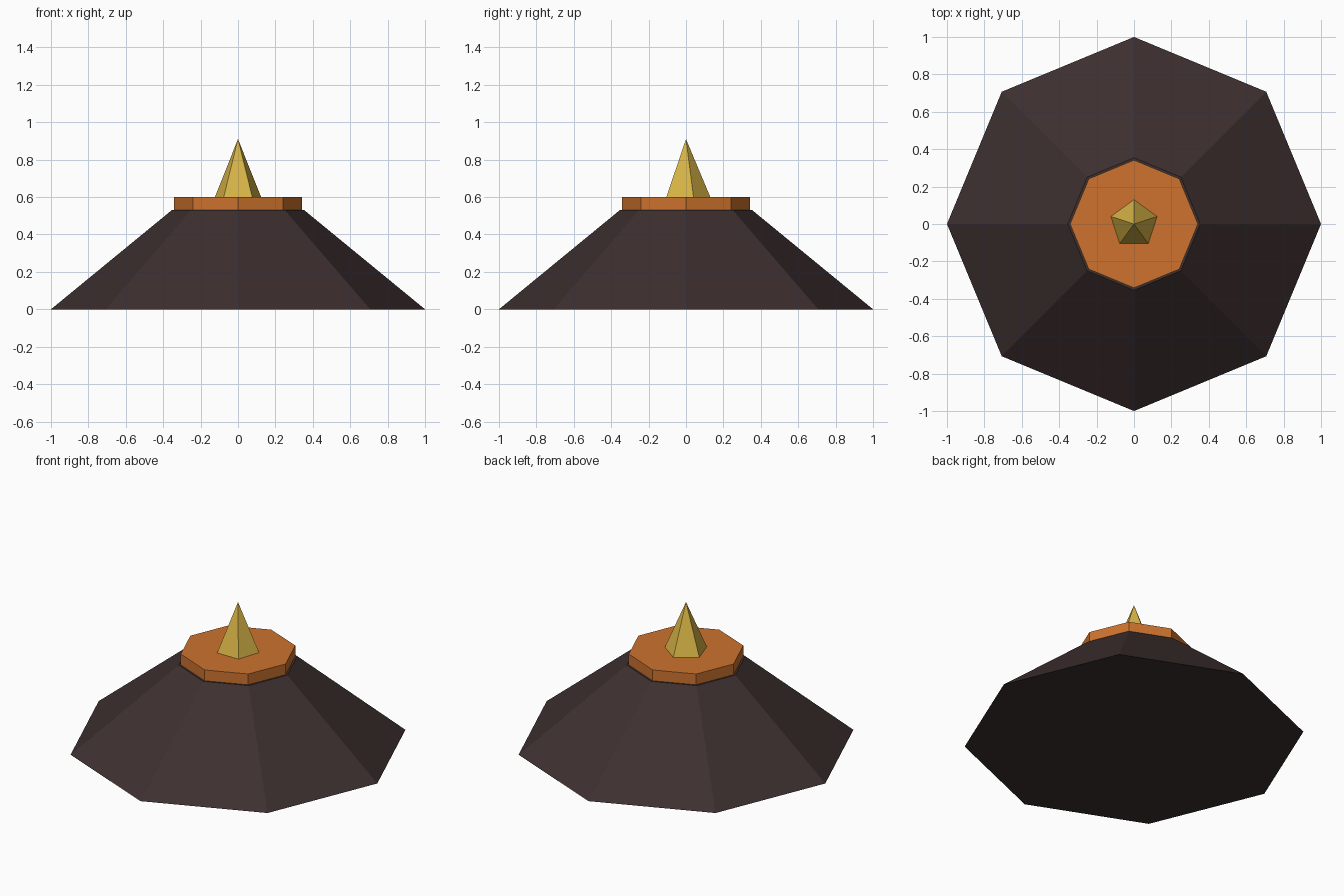
import bpy
import bmesh
from math import sin, cos, tau

cube = bpy.data.objects.get("Cube")
if cube:
    bpy.data.objects.remove(cube, do_unlink=True)


def material(name, color):
    mat = bpy.data.materials.new(name)
    mat.use_nodes = True
    mat.diffuse_color = (*color, 1)
    mat.node_tree.nodes["Principled BSDF"].inputs["Base Color"].default_value = (*color, 1)
    return mat


def frustum(name, sides, r_bottom, r_top, z_bottom, z_top, mat):
    """Closed flat-sided frustum with a corner on +y; a zero top radius makes a point."""
    bm = bmesh.new()

    def ring(r, z):
        return [bm.verts.new((r * sin(tau * i / sides), r * cos(tau * i / sides), z))
                for i in range(sides)]

    low, high = ring(r_bottom, z_bottom), ring(r_top, z_top)
    bm.faces.new(low)
    bm.faces.new(high)
    for i in range(sides):
        j = (i + 1) % sides
        bm.faces.new((low[i], low[j], high[j], high[i]))
    bmesh.ops.remove_doubles(bm, verts=bm.verts, dist=0.0001)
    bmesh.ops.recalc_face_normals(bm, faces=bm.faces)
    mesh = bpy.data.meshes.new(name)
    bm.to_mesh(mesh)
    bm.free()
    mesh.materials.append(mat)
    obj = bpy.data.objects.new(name, mesh)
    bpy.context.collection.objects.link(obj)
    return obj


brown = material("dark brown", (0.048, 0.029, 0.029))
orange = material("burnt orange", (0.610, 0.171, 0.027))
gold = material("gold", (0.679, 0.456, 0.061))

# Sloping roof, collar on top of it, and the pointed finial
frustum("roof", 8, 1.0, 0.354, 0.0, 0.53, brown)
frustum("collar", 8, 0.342, 0.342, 0.53, 0.60, orange)
frustum("finial", 5, 0.13, 0.0, 0.60, 0.91, gold)
